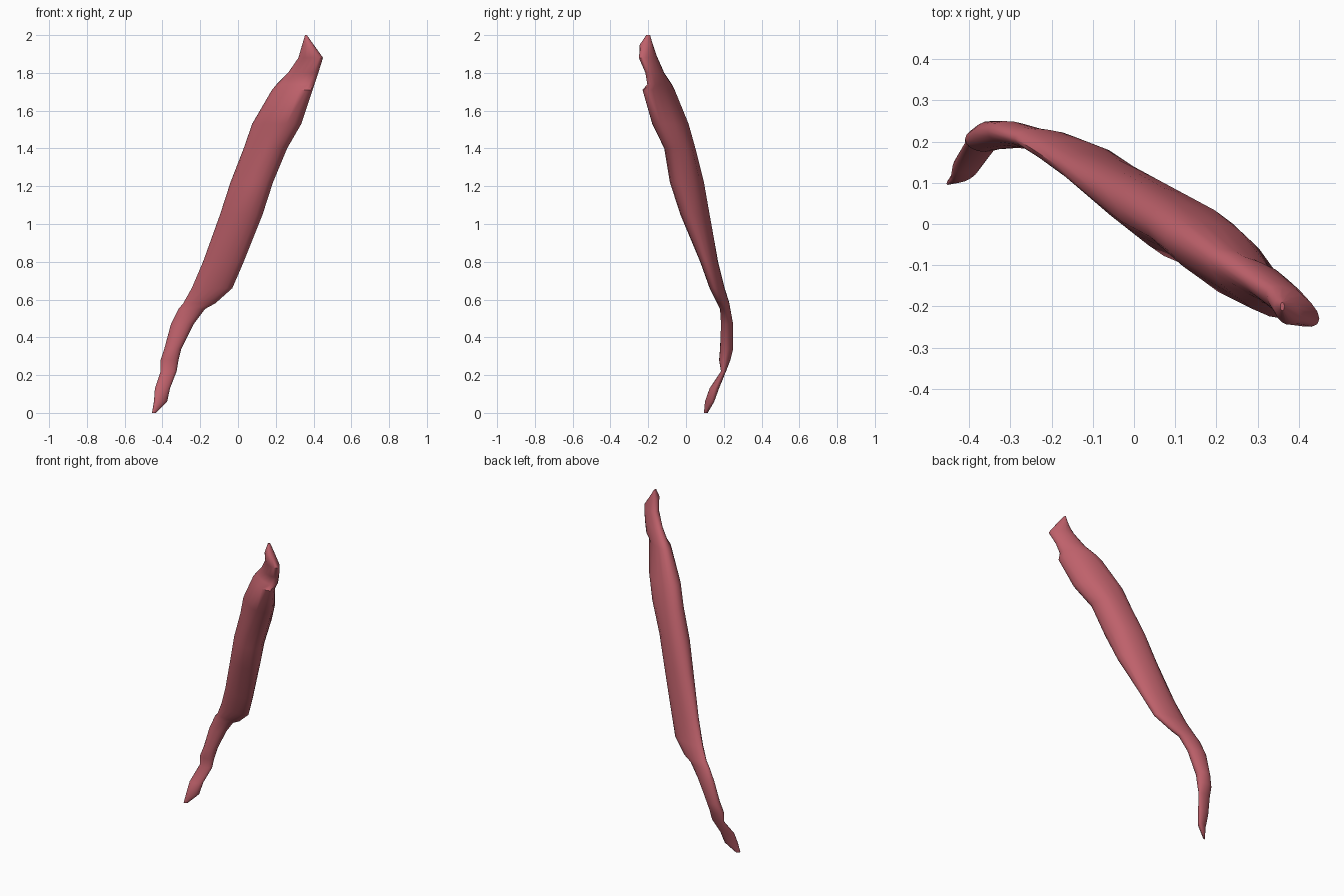
import bpy, bmesh, math

if "Cube" in bpy.data.objects:
    bpy.data.objects.remove(bpy.data.objects["Cube"])

SIDES = 16
# Horizontal sections: z, x min, x max, y min, y max
sections = [
    (0.00, -.455, -.435, .095, .115),
    (0.06, -.445, -.375, .10, .15),
    (0.13, -.44, -.36, .125, .175),
    (0.22, -.41, -.325, .185, .212),
    (0.28, -.41, -.315, .175, .235),
    (0.34, -.39, -.30, .18, .25),
    (0.47, -.355, -.235, .185, .25),
    (0.55, -.315, -.175, .18, .235),
    (0.58, -.29, -.12, .165, .23),
    (0.66, -.245, -.03, .125, .205),
    (0.80, -.185, .03, .075, .17),
    (1.05, -.095, .13, -.03, .125),
    (1.22, -.04, .185, -.085, .095),
    (1.40, .03, .26, -.115, .05),
    (1.53, .075, .335, -.18, .015),
    (1.71, .18, .395, -.23, -.06),
    (1.74, .205, .405, -.205, -.075),
    (1.80, .265, .425, -.215, -.115),
    (1.88, .32, .45, -.25, -.15),
    (1.95, .34, .40, -.245, -.175),
    (2.00, .355, .365, -.21, -.19),
]


def blend(keys, z):
    """Straight-line value at height z between (height, value) keys."""
    for (z0, v0), (z1, v1) in zip(keys, keys[1:]):
        if z <= z1:
            return v0 + (v1 - v0) * (z - z0) / (z1 - z0)
    return keys[-1][1]


# Diagonal lean of the oval section along the height
skew_keys = [(0, .7), (.25, 0), (.66, -.4), (1.4, -.4), (1.7, -.7), (1.88, -.6), (2, 0)]
# Fills the back right side and flattens the front left side of the belly
full_keys = [(0, 0), (.8, 0), (1.4, .4), (1.9, 0)]

# Muscle belly with its tapering tendon ends, lofted through the sections
bm = bmesh.new()
rings = []
for z, x0, x1, y0, y1 in sections:
    phase = math.acos(blend(skew_keys, z))
    full = blend(full_keys, z)
    ring = []
    for i in range(SIDES):
        t = 2 * math.pi * i / SIDES
        u, v = math.cos(t), math.cos(t - phase)
        k = 1.0
        if u * v > 0:
            k += full * math.copysign(min(abs(u), abs(v)), u)
        ring.append(bm.verts.new((
            (x0 + x1) / 2 + k * u * (x1 - x0) / 2,
            (y0 + y1) / 2 + k * v * (y1 - y0) / 2,
            z)))
    rings.append(ring)
for a, b in zip(rings, rings[1:]):
    for i in range(SIDES):
        j = (i + 1) % SIDES
        bm.faces.new((a[i], a[j], b[j], b[i]))
bm.faces.new(rings[0])
bm.faces.new(rings[-1])
bmesh.ops.recalc_face_normals(bm, faces=bm.faces)

mesh = bpy.data.meshes.new("muscle_belly")
bm.to_mesh(mesh)
bm.free()
muscle = bpy.data.objects.new("muscle_belly", mesh)
bpy.context.collection.objects.link(muscle)

# Flesh colour
flesh = bpy.data.materials.new("muscle_red")
flesh.diffuse_color = (0.52, 0.12, 0.147, 1)
flesh.use_nodes = True
flesh.node_tree.nodes["Principled BSDF"].inputs["Base Color"].default_value = flesh.diffuse_color
mesh.materials.append(flesh)

# Smooth surface with sharp folds kept
bpy.context.view_layer.objects.active = muscle
muscle.select_set(True)
bpy.ops.object.shade_smooth_by_angle(angle=math.radians(50))
